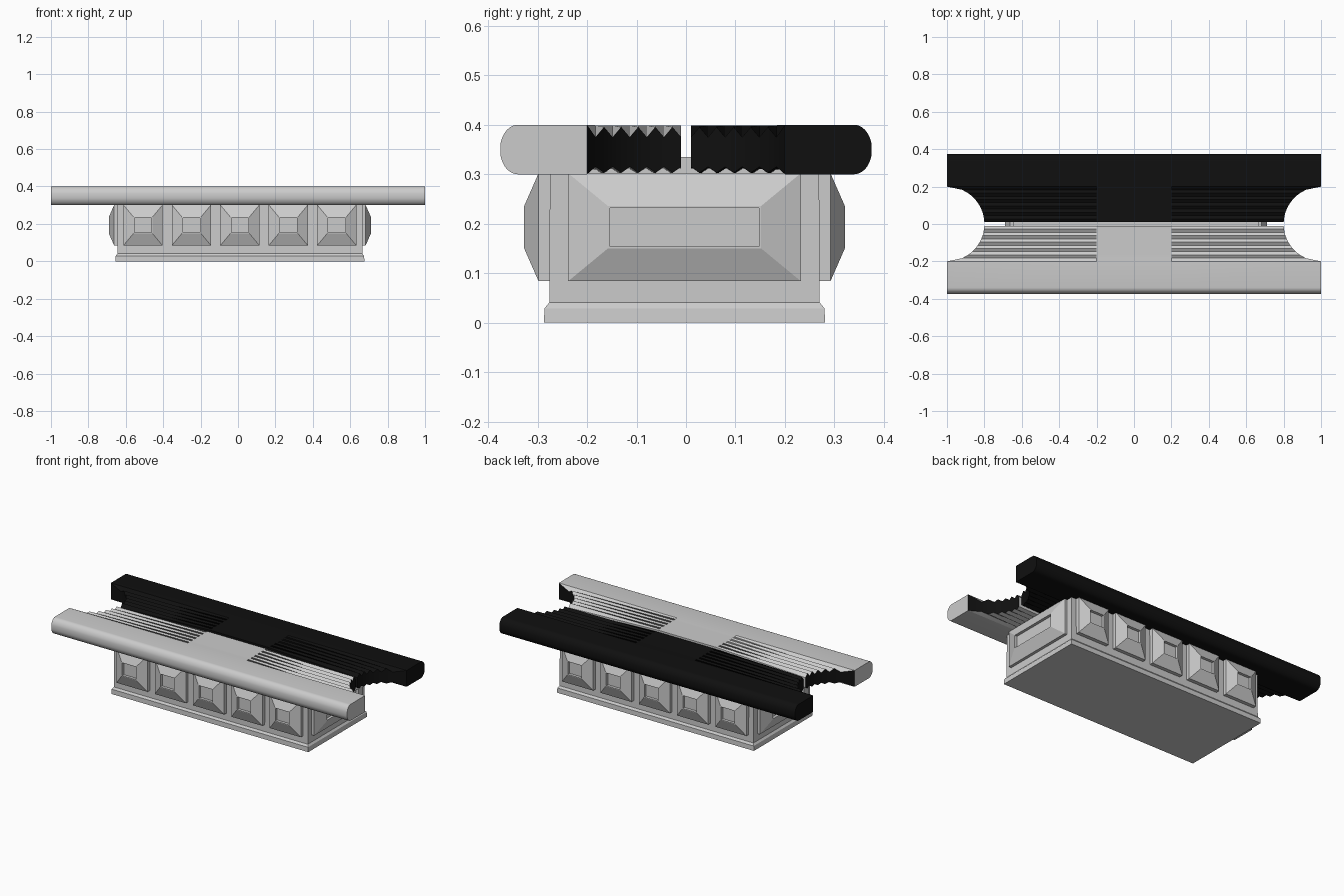
import bpy, bmesh, math
from mathutils import Matrix, Vector

if "Cube" in bpy.data.objects:
    bpy.data.objects.remove(bpy.data.objects["Cube"])

CX, CY = 0.01, -0.003   # centre of the base box


def finish(bm, name, recalc=True):
    if recalc:
        bmesh.ops.recalc_face_normals(bm, faces=bm.faces[:])
    me = bpy.data.meshes.new(name)
    bm.to_mesh(me)
    bm.free()
    ob = bpy.data.objects.new(name, me)
    bpy.context.collection.objects.link(ob)
    return ob


def stacked_rects(name, rings, matrix):
    """Loft rectangles (half width, half height, depth) and cap both ends."""
    bm = bmesh.new()
    loops = []
    for w, h, d in rings:
        loops.append([bm.verts.new((sx * w, sy * h, d))
                      for sx, sy in ((-1, -1), (1, -1), (1, 1), (-1, 1))])
    for a, b in zip(loops, loops[1:]):
        for i in range(4):
            j = (i + 1) % 4
            bm.faces.new((a[i], a[j], b[j], b[i]))
    bm.faces.new(loops[0][::-1])
    bm.faces.new(loops[-1])
    bm.transform(matrix)
    return finish(bm, name)


def panel(name, half_w, inner_w, pos, turn):
    """Projecting pyramid panel with a sunken rectangle in its face."""
    rings = [(half_w, 0.109, -0.01), (half_w, 0.109, 0.022),
             (inner_w, 0.043, 0.051), (inner_w - 0.004, 0.039, 0.051),
             (inner_w - 0.004, 0.039, 0.034)]
    m = (Matrix.Translation(Vector(pos)) @ Matrix.Rotation(turn, 4, 'Z')
         @ Matrix.Rotation(math.pi / 2, 4, 'X'))
    return stacked_rects(name, rings, m)


# base box with moulded plinth
stacked_rects("base_box", [(0.666, 0.284, 0.0), (0.664, 0.283, 0.029),
                           (0.655, 0.273, 0.041), (0.655, 0.272, 0.335)],
              Matrix.Translation((CX, CY, 0)))

# five panels on each long side, one long panel on each end
for side, turn, label in ((-1, 0, "front"), (1, math.pi, "back")):
    for i in range(5):
        panel(f"{label}_panel_{i + 1}", 0.105, 0.05,
              (CX + (i - 2) * 0.259, CY + side * 0.273, 0.193), turn)
for side, label in ((-1, "left"), (1, "right")):
    panel(f"{label}_panel", 0.235, 0.155, (CX + side * 0.65, CY, 0.193),
          side * math.pi / 2)

# slab materials: only the dark parts are coloured
grey = bpy.data.materials.new("slab_grey")
grey.diffuse_color = (0.6, 0.6, 0.6, 1)
grey.use_nodes = True
grey.node_tree.nodes["Principled BSDF"].inputs["Base Color"].default_value = grey.diffuse_color
black = bpy.data.materials.new("slab_black")
black.diffuse_color = (0.005, 0.005, 0.005, 1)
black.use_nodes = True
black.node_tree.nodes["Principled BSDF"].inputs["Base Color"].default_value = black.diffuse_color


def slab(name, side):
    """Half slab: rounded outer edge, concave ends, flutes fading to the middle."""
    rows = []                                    # y, half height, groove amount
    for k in range(7):
        a = math.radians(15 + 75 * k / 6)
        rows.append((0.34 + 0.036 * math.cos(a), 0.05 * math.sin(a), 0))
    rows.append((0.2, 0.05, 0))
    n = 11
    for k in range(1, n + 1):
        rows.append((0.2 - 0.19 * k / n, 0.049, 1 if k % 2 else 0.15))
    bm = bmesh.new()
    tops, bots = [], []
    for y, h, g in rows:
        end = 1.0 - math.sqrt(max(0.0, 0.04 - y * y))
        top, bot = [], []
        for x, f in ((-end, 1), (-0.2, 0), (0.2, 0), (end, 1)):
            top.append(bm.verts.new((x, side * y, 0.35 + h - 0.024 * g * f)))
            bot.append(bm.verts.new((x, side * y, 0.35 - h + 0.014 * g * f)))
        tops.append(top)
        bots.append(bot)
    walls = []
    for i in range(len(rows) - 1):
        for j in range(3):
            for grid in (tops, bots):
                bm.faces.new((grid[i][j], grid[i][j + 1],
                              grid[i + 1][j + 1], grid[i + 1][j]))
        for j in (0, 3):
            f = bm.faces.new((tops[i][j], tops[i + 1][j],
                              bots[i + 1][j], bots[i][j]))
            if i >= 7:
                walls.append(f)
    for i in (0, -1):                            # outer and inner long edges
        for j in range(3):
            bm.faces.new((tops[i][j], tops[i][j + 1],
                          bots[i][j + 1], bots[i][j]))
    for f in bm.faces:
        f.material_index = 1 if side > 0 else 0
    for f in walls:
        f.material_index = 1
    ob = finish(bm, name)
    ob.data.materials.append(grey)
    ob.data.materials.append(black)
    bpy.ops.object.select_all(action='DESELECT')
    ob.select_set(True)
    bpy.context.view_layer.objects.active = ob
    bpy.ops.object.shade_smooth_by_angle(angle=math.radians(25))


# two halves of the top with a narrow gap between
slab("front_slab", -1)
slab("back_slab", 1)
